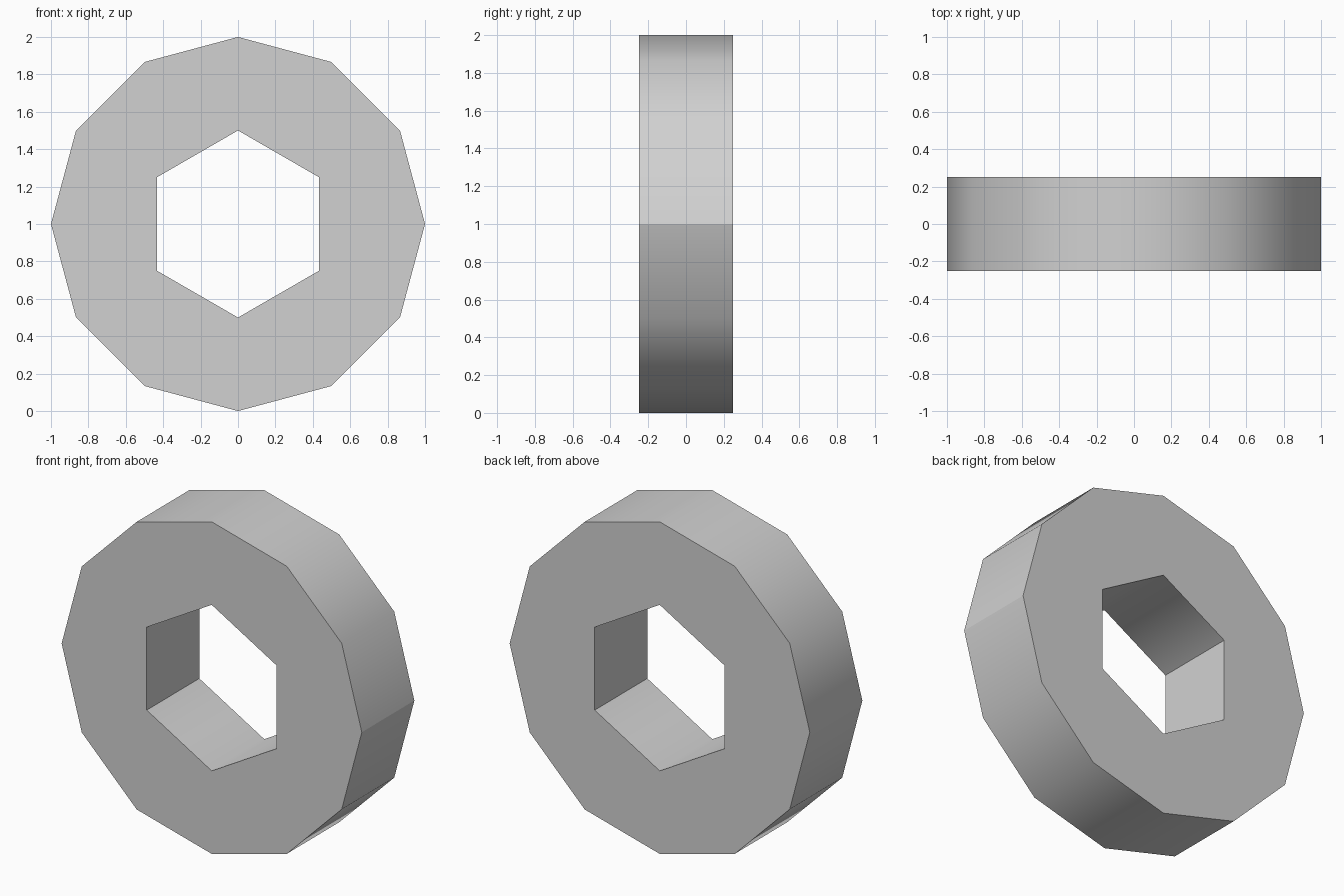
import bpy
import bmesh
from math import sin, cos, tau
from mathutils import Vector

cube = bpy.data.objects.get("Cube")
if cube:
    bpy.data.objects.remove(cube, do_unlink=True)

OUTER_R, HOLE_R, HALF_DEPTH = 1.0, 0.5, 0.25
CENTRE_Z = 1.0


def ring(bm, sides, radius, y):
    """Closed polygon outline in the xz plane with a corner at the top."""
    verts = []
    for i in range(sides):
        a = tau * i / sides
        verts.append(bm.verts.new((radius * sin(a), y, CENTRE_Z + radius * cos(a))))
    edges = [bm.edges.new((verts[i], verts[(i + 1) % sides])) for i in range(sides)]
    return verts, edges


def wall(bm, front, back):
    """Quads joining two matching outlines."""
    n = len(front)
    for i in range(n):
        j = (i + 1) % n
        bm.faces.new((front[i], front[j], back[j], back[i]))


bm = bmesh.new()
outer_front, of_edges = ring(bm, 12, OUTER_R, -HALF_DEPTH)
outer_back, ob_edges = ring(bm, 12, OUTER_R, HALF_DEPTH)
hole_front, hf_edges = ring(bm, 6, HOLE_R, -HALF_DEPTH)
hole_back, hb_edges = ring(bm, 6, HOLE_R, HALF_DEPTH)

# Rim and hexagonal bore
wall(bm, outer_front, outer_back)
wall(bm, hole_front, hole_back)

# Flat front and back with the hole left open
bmesh.ops.triangle_fill(bm, edges=of_edges + hf_edges, use_beauty=True, normal=Vector((0, -1, 0)))
bmesh.ops.triangle_fill(bm, edges=ob_edges + hb_edges, use_beauty=True, normal=Vector((0, 1, 0)))
bmesh.ops.recalc_face_normals(bm, faces=bm.faces)

# Smooth walls; crisp cap outlines, bore side walls and rim seam
for face in bm.faces:
    face.smooth = abs(face.normal.y) < 0.5
for edge in bm.edges:
    a, b = (v.co for v in edge.verts)
    mid = (a + b) / 2
    outline = abs(mid.y) > HALF_DEPTH - 0.01
    bore_side = abs(mid.y) < 0.01 and 0.4 < abs(mid.x) < 0.45
    seam = abs(mid.y) < 0.01 and mid.x > 0.99
    edge.smooth = not (outline or bore_side or seam)

mesh = bpy.data.meshes.new("hex_bore_ring")
bm.to_mesh(mesh)
bm.free()

# Plain grey finish
grey = bpy.data.materials.new("light_grey")
grey.use_nodes = True
colour = (0.64, 0.64, 0.64, 1.0)
grey.diffuse_color = colour
for node in grey.node_tree.nodes:
    if node.type == "BSDF_PRINCIPLED":
        node.inputs["Base Color"].default_value = colour
mesh.materials.append(grey)

body = bpy.data.objects.new("hex_bore_ring", mesh)
bpy.context.collection.objects.link(body)
